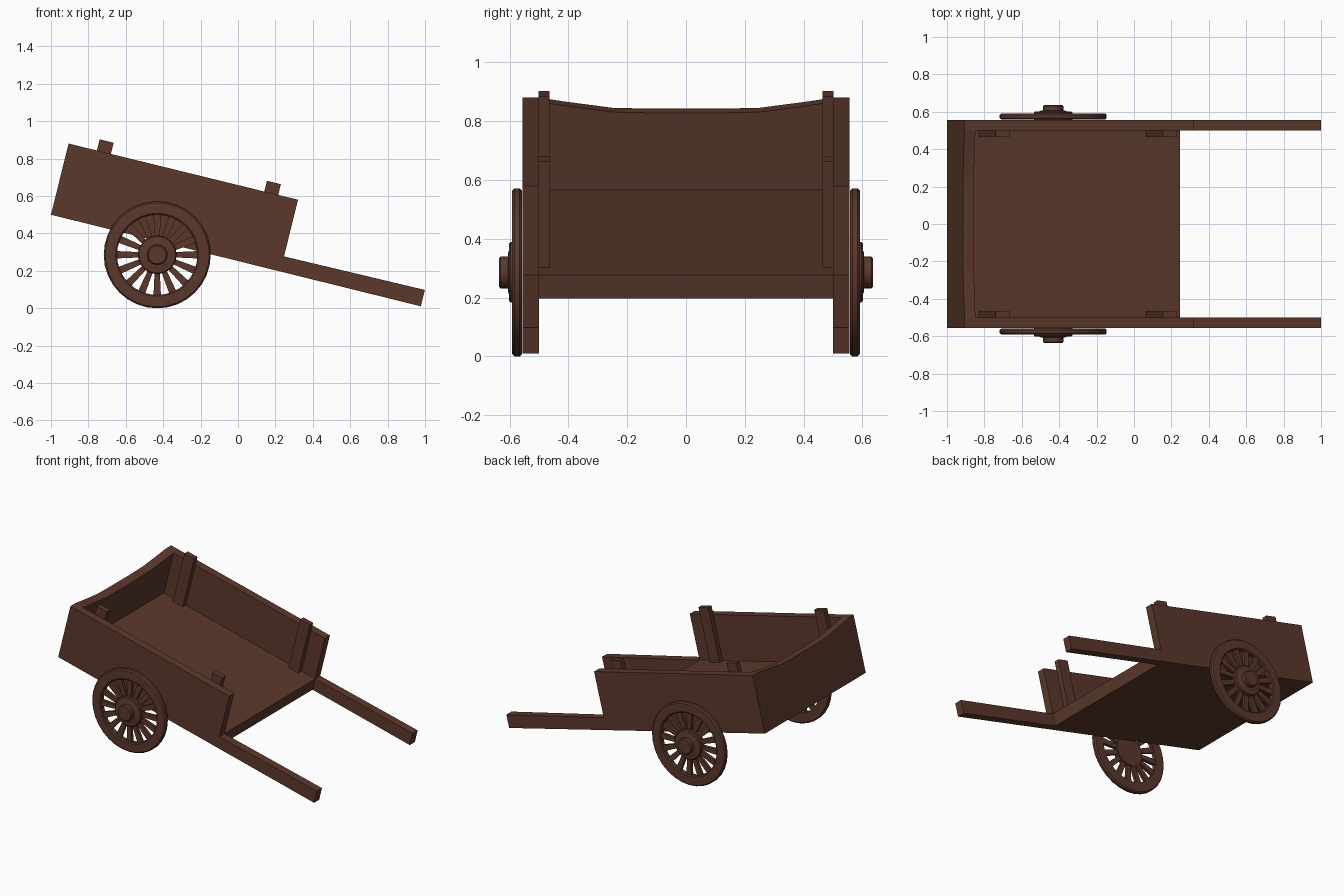
import bpy, bmesh, math
from mathutils import Vector

if "Cube" in bpy.data.objects:
    bpy.data.objects.remove(bpy.data.objects["Cube"])

wood = bpy.data.materials.new("dark_brown_wood")
wood.diffuse_color = (0.105, 0.040, 0.025, 1)
wood.use_nodes = True
wood.node_tree.nodes["Principled BSDF"].inputs["Base Color"].default_value = wood.diffuse_color

# Cart frame: u runs forward along the tilted bed, v is up from the bed
A = math.atan2(0.49, 1.98)
C, S = math.cos(A), math.sin(A)


def tilt(u, y, v):
    return Vector((-1 + u * C + v * S, y, 0.5 - u * S + v * C))


def finish(name, bm, smooth=False):
    bmesh.ops.recalc_face_normals(bm, faces=bm.faces)
    me = bpy.data.meshes.new(name)
    bm.to_mesh(me)
    bm.free()
    me.materials.append(wood)
    ob = bpy.data.objects.new(name, me)
    bpy.context.collection.objects.link(ob)
    if smooth:
        bpy.ops.object.select_all(action='DESELECT')
        ob.select_set(True)
        bpy.context.view_layer.objects.active = ob
        bpy.ops.object.shade_smooth_by_angle(angle=math.radians(30))
    return ob


def prism(bm, a, b):
    """Solid between two matching outlines."""
    va = [bm.verts.new(p) for p in a]
    vb = [bm.verts.new(p) for p in b]
    bm.faces.new(va)
    bm.faces.new(vb[::-1])
    n = len(va)
    for i in range(n):
        j = (i + 1) % n
        bm.faces.new((va[i], vb[i], vb[j], va[j]))


def side_prism(name, outline, y0, y1):
    bm = bmesh.new()
    prism(bm, [tilt(u, y0, v) for u, v in outline],
          [tilt(u, y1, v) for u, v in outline])
    return finish(name, bm)


def rect(u0, u1, v0, v1):
    return [(u0, v0), (u1, v0), (u1, v1), (u0, v1)]


WX, WZ, SEG = -0.432, 0.286, 32


def lathe(name, profile, side, closed):
    """Spin (radius, y) points around the wheel axis."""
    bm = bmesh.new()
    rings = []
    for k in range(SEG):
        t = 2 * math.pi * k / SEG
        rings.append([bm.verts.new((WX + r * math.sin(t), side * y, WZ - r * math.cos(t)))
                      for r, y in profile])
    n = len(profile)
    for k in range(SEG):
        p, q = rings[k], rings[(k + 1) % SEG]
        for i in range(n if closed else n - 1):
            j = (i + 1) % n
            bm.faces.new((p[i], p[j], q[j], q[i]))
    if not closed:
        bm.faces.new([r[0] for r in rings])
        bm.faces.new([r[-1] for r in rings])
    return finish(name, bm, True)


# Bed floor
side_prism("floor", rect(0, 1.263, 0, 0.083), -0.5, 0.5)

# Tailboard with dipped top edge
dip = [(0.5, 0.392), (0.42, 0.379), (0.25, 0.356), (0.12, 0.353)]
top = dip + [(-y, v) for y, v in dip[::-1]]
outline = [(-0.5, 0.083), (0.5, 0.083)] + top
bm = bmesh.new()
prism(bm, [tilt(0, y, v) for y, v in outline], [tilt(0.06, y, v) for y, v in outline])
finish("tailboard", bm)

side_shape = [(0, 0), (2.037, 0), (2.037, 0.09), (1.263, 0.083), (1.263, 0.395), (0, 0.392)]
for s, tag in ((-1, "near"), (1, "far")):
    # Side wall running on into the pulling shaft
    side_prism("side_and_shaft_" + tag, side_shape, s * 0.5, s * 0.556)

    # Upright stakes inside the walls
    for u, end in ((0.156, "rear"), (1.077, "front")):
        side_prism(f"stake_{end}_{tag}", rect(u, u + 0.077, 0.083, 0.454), s * 0.465, s * 0.502)

    # Wheel rim with softened edges
    lathe("wheel_rim_" + tag,
          [(0.215, 0.558), (0.278, 0.558), (0.286, 0.566), (0.286, 0.583),
           (0.278, 0.591), (0.255, 0.592), (0.222, 0.592), (0.215, 0.586)], s, True)
    # Hub disc and axle cap
    lathe("wheel_hub_" + tag,
          [(0.103, 0.557), (0.103, 0.596), (0.097, 0.602), (0.074, 0.602), (0.066, 0.606),
           (0.054, 0.606), (0.054, 0.630), (0.048, 0.636)], s, False)

    # Spokes
    bm = bmesh.new()
    for k in range(16):
        t = 2 * math.pi * k / 16
        d = Vector((math.sin(t), 0, -math.cos(t)))
        w = Vector((math.cos(t), 0, math.sin(t)))
        o = Vector((WX, 0, WZ))

        def section(r, h):
            return [o + d * r + w * a + Vector((0, s * y, 0))
                    for a, y in ((-h, 0.564), (h, 0.564), (h, 0.584), (-h, 0.584))]
        prism(bm, section(0.09, 0.014), section(0.222, 0.020))
    finish("wheel_spokes_" + tag, bm)
